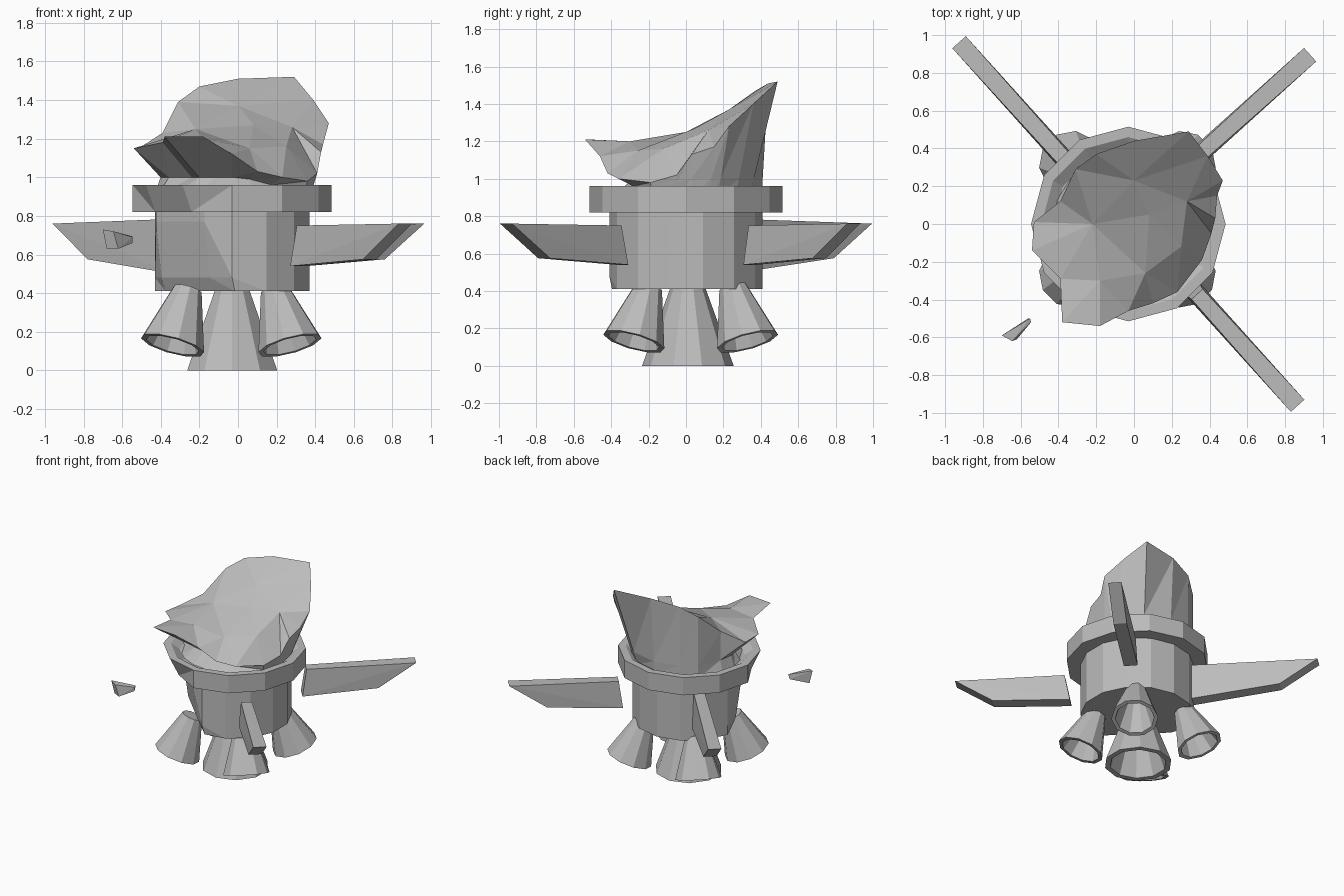
import bpy, bmesh, math
from math import cos, sin, radians, pi
from mathutils import Matrix, Vector
from mathutils.geometry import delaunay_2d_cdt

cube = bpy.data.objects.get("Cube")
if cube:
    bpy.data.objects.remove(cube)

CX = -0.03          # axis of the craft
TURN = radians(42)  # direction of the first fin
DENT = Vector((-0.7071, -0.7071, 0))  # side that was crushed

grey = bpy.data.materials.new("plain_grey")
grey.use_nodes = True
grey.diffuse_color = (0.5, 0.5, 0.5, 1)
grey.node_tree.nodes["Principled BSDF"].inputs["Base Color"].default_value = (0.5, 0.5, 0.5, 1)


def finish(name, bm, matrix=Matrix()):
    bmesh.ops.recalc_face_normals(bm, faces=bm.faces)
    mesh = bpy.data.meshes.new(name)
    bm.to_mesh(mesh)
    bm.free()
    mesh.materials.append(grey)
    ob = bpy.data.objects.new(name, mesh)
    ob.matrix_world = matrix
    bpy.context.collection.objects.link(ob)
    return ob


def lathe(profile, sides, start=-pi / 2):
    """Revolve (radius, height) points and cap both ends."""
    bm = bmesh.new()
    rings = []
    for r, z in profile:
        angles = [start + 2 * pi * i / sides for i in range(sides)]
        rings.append([bm.verts.new((r * cos(a), r * sin(a), z)) for a in angles])
    for low, high in zip(rings, rings[1:]):
        for i in range(sides):
            j = (i + 1) % sides
            bm.faces.new((low[i], low[j], high[j], high[i]))
    bm.faces.new(rings[0])
    bm.faces.new(rings[-1])
    return bm


def crush(bm, low, high, limit):
    """Flatten the vertices between two heights on the crushed side."""
    for v in bm.verts:
        depth = v.co.dot(DENT) - limit
        if low < v.co.z < high and depth > 0:
            v.co -= DENT * depth
    bmesh.ops.triangulate(bm, faces=[f for f in bm.faces if len(f.verts) == 4])


def hull(name, points, matrix=Matrix()):
    bm = bmesh.new()
    for p in points:
        bm.verts.new(p)
    bmesh.ops.convex_hull(bm, input=bm.verts[:])
    bmesh.ops.dissolve_limit(bm, angle_limit=0.02, verts=bm.verts[:], edges=bm.edges[:])
    return finish(name, bm, matrix)


axis = Matrix.Translation((CX, 0, 0))

# Body, crushed inward on one side, deeper toward the bottom
bm = lathe([(0.41, 0.41), (0.41, 0.48), (0.41, 0.77), (0.41, 0.84)], 14)
crush(bm, 0.7, 0.9, 0.34)
crush(bm, 0.45, 0.5, 0.30)
crush(bm, 0.4, 0.45, 0.27)
finish("body", bm, axis)

# Collar around the top of the body, lower edge pushed in
bm = lathe([(0.40, 0.82), (0.515, 0.82), (0.515, 0.96), (0.46, 0.96), (0.40, 0.92)], 12)
crush(bm, 0.8, 0.85, 0.43)
finish("collar", bm, axis)

# Torn upper hull: jagged rim, pinched waist on the torn side, round base
rim = [(-0.38, -0.52, 1.21), (-0.18, -0.54, 1.21), (-0.03, -0.46, 1.12),
       (0.10, -0.42, 1.03), (0.23, -0.36, 1.0), (0.36, -0.19, 0.98),
       (0.41, -0.05, 1.02), (0.43, 0.03, 1.13), (0.44, 0.15, 1.17),
       (0.47, 0.23, 1.28), (0.39, 0.36, 1.40), (0.29, 0.49, 1.52),
       (0.0, 0.44, 1.51), (-0.20, 0.37, 1.47), (-0.31, 0.29, 1.39),
       (-0.39, 0.12, 1.23), (-0.53, 0.01, 1.14), (-0.54, -0.14, 1.15),
       (-0.39, -0.29, 1.18)]
inner = [(-0.18, -0.30, 1.20), (0.06, -0.26, 1.15), (0.25, -0.12, 1.16),
         (-0.22, 0.0, 1.25), (0.08, 0.05, 1.27), (0.28, 0.12, 1.26), (0.0, 0.23, 1.37)]
bm = bmesh.new()
top = [bm.verts.new(p) for p in rim + inner]
count = len(rim)
waist, base = [], []
for x, y, z in rim:
    out = Vector((x - CX, y, 0))
    reach = out.length
    out.normalize()
    height = min(1.0, z - 0.04)
    t = (height - 0.9) / (z - 0.9)
    pinch = 0.17 * max(0, out.dot(Vector((-0.45, -0.9, 0))))
    r = 0.405 + (reach - 0.405) * t - pinch
    waist.append(bm.verts.new((CX + r * out.x, r * out.y, height)))
    base.append(bm.verts.new((CX + 0.405 * out.x, 0.405 * out.y, 0.90)))
for low, high in ((base, waist), (waist, top)):
    for i in range(count):
        j = (i + 1) % count
        bm.faces.new((low[i], low[j], high[j]))
        bm.faces.new((low[i], high[j], high[i]))
bm.faces.new(base)
flat = [Vector(p[:2]) for p in rim + inner]
result = delaunay_2d_cdt(flat, [], [list(range(count))], 1, 1e-5)
origin = result[3]
for tri in result[2]:
    bm.faces.new([top[origin[i][0]] for i in tri])
finish("torn_upper_hull", bm)


# Fins, set slightly off the axis: two torn loose, one still attached
def fin(name, angle, root_top, root_low):
    outline = [(*root_top, 0.04), (1.315, 0.76, 0.048), (1.04, 0.575, 0.048),
               (*root_low, 0.05)]
    points = [(r, 0.022 + s * w, z) for r, z, w in outline for s in (-1, 1)]
    hull(name, points, axis @ Matrix.Rotation(angle, 4, "Z"))


fin("back_left_fin", TURN, (0.52, 0.75), (0.49, 0.54))
fin("front_left_fin", TURN - pi / 2, (0.52, 0.75), (0.48, 0.54))
fin("back_right_fin", TURN + pi / 2, (0.38, 0.785), (0.38, 0.50))

# Loose fragment of the missing fin
hull("fin_fragment", [(-0.70, -0.59, 0.73), (-0.645, -0.62, 0.72),
                      (-0.62, -0.61, 0.63), (-0.68, -0.58, 0.63),
                      (-0.55, -0.50, 0.695), (-0.545, -0.52, 0.69),
                      (-0.545, -0.52, 0.66), (-0.56, -0.50, 0.66)])

# Main nozzle, hollow from below
finish("main_nozzle", lathe([(0.085, 0.44), (0.245, 0.0), (0.205, 0.0),
                             (0.06, 0.40)], 10), Matrix.Translation((CX, 0.01, 0)))

# Four side nozzles splayed outward
for i, name in enumerate(("back_left", "back_right", "front_right", "front_left")):
    bm = lathe([(0.075, 0.31), (0.17, 0.0), (0.142, 0.0), (0.055, 0.28)], 10)
    place = (Matrix.Translation((CX - 0.005, 0.025, 0.13))
             @ Matrix.Rotation(pi / 4 + i * pi / 2, 4, "Z")
             @ Matrix.Translation((0.43, 0, 0)) @ Matrix.Rotation(radians(-21), 4, "Y"))
    finish(name + "_nozzle", bm, place)
